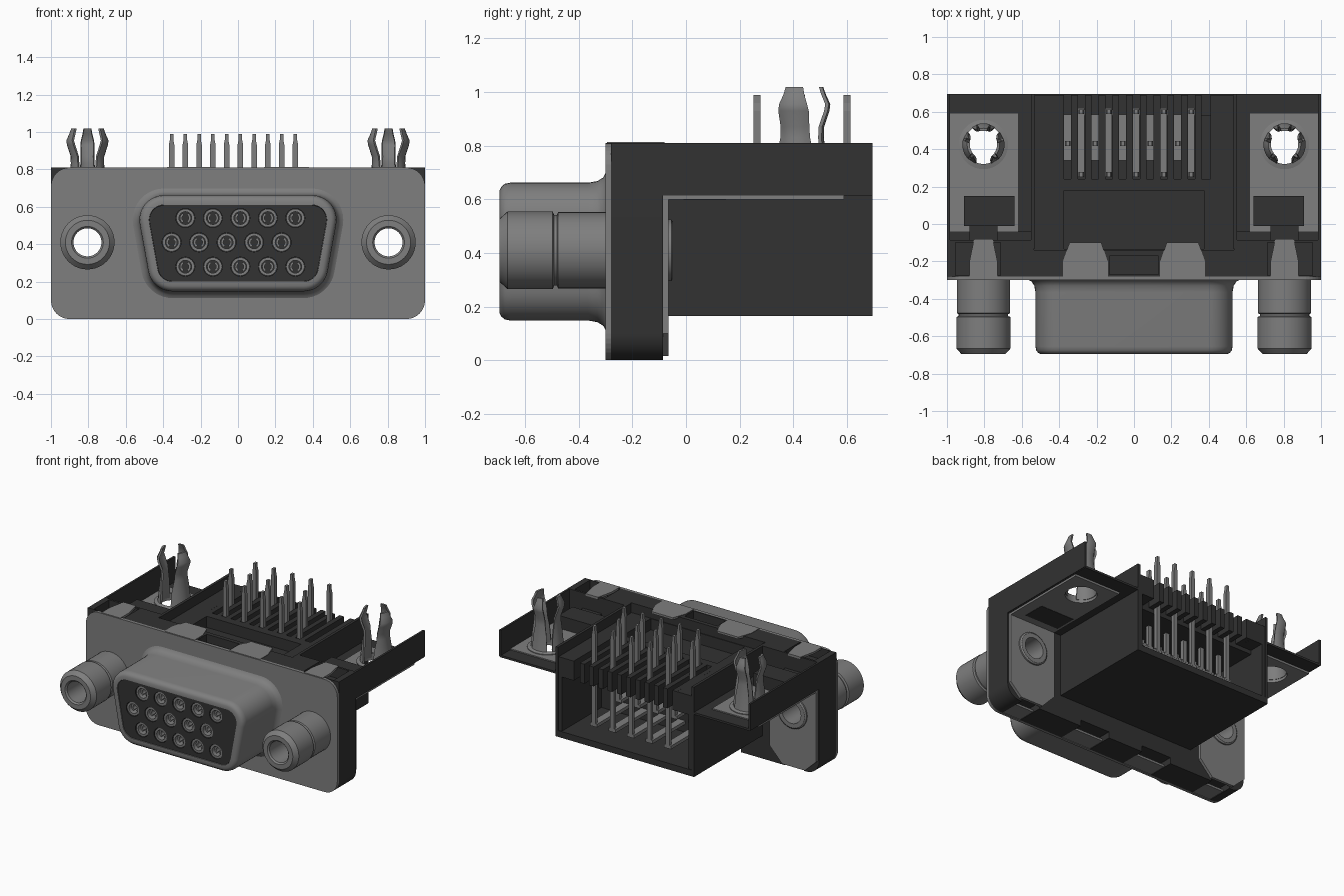
import bpy, bmesh, math

if "Cube" in bpy.data.objects:
    bpy.data.objects.remove(bpy.data.objects["Cube"], do_unlink=True)


def material(name, value):
    m = bpy.data.materials.new(name)
    m.use_nodes = True
    m.diffuse_color = (value, value, value, 1)
    m.node_tree.nodes["Principled BSDF"].inputs["Base Color"].default_value = m.diffuse_color
    return m


METAL = material("grey metal", 0.21)
PLASTIC = material("dark plastic", 0.032)


def loft(name, rings, mat, loop=False, smooth=True):
    """Skin a row of equal rings, capped at the ends or closed into a loop."""
    bm = bmesh.new()
    rows = [[bm.verts.new(p) for p in ring] for ring in rings]
    n = len(rows[0])
    pairs = list(zip(rows, rows[1:])) + ([(rows[-1], rows[0])] if loop else [])
    for a, b in pairs:
        for i in range(n):
            j = (i + 1) % n
            bm.faces.new((a[i], a[j], b[j], b[i]))
    if not loop:
        bm.faces.new(rows[0])
        bm.faces.new(rows[-1])
    bmesh.ops.recalc_face_normals(bm, faces=bm.faces)
    mesh = bpy.data.meshes.new(name)
    bm.to_mesh(mesh)
    bm.free()
    mesh.materials.append(mat)
    ob = bpy.data.objects.new(name, mesh)
    bpy.context.collection.objects.link(ob)
    if smooth:
        activate(ob)
        bpy.ops.object.shade_smooth_by_angle(angle=math.radians(35))
    return ob


def activate(ob):
    bpy.ops.object.select_all(action='DESELECT')
    bpy.context.view_layer.objects.active = ob
    ob.select_set(True)


def place(axis, u, v, t):
    return (u, t, v) if axis == 'y' else (u, v, t)


def prism(name, pts, axis, a, b, mat, smooth=False):
    return loft(name, [[place(axis, u, v, t) for u, v in pts] for t in (a, b)], mat, smooth=smooth)


def box(name, x, y, z, mat):
    pts = [(x[0], y[0]), (x[1], y[0]), (x[1], y[1]), (x[0], y[1])]
    return prism(name, pts, 'z', z[0], z[1], mat)


def arc(u, v, r, start, end, n):
    angles = [math.radians(start + (end - start) * i / n) for i in range(n + 1)]
    return [(u + r * math.cos(t), v + r * math.sin(t)) for t in angles]


def circle(u, v, r, n=40):
    return arc(u, v, r, 0, 360, n)[:-1]


def tube(name, profile, axis, u, v, mat, n=40):
    """Turned part from a closed (radius, distance) profile."""
    rings = [[place(axis, p, q, t) for p, q in circle(u, v, r, n)] for r, t in profile]
    return loft(name, rings, mat, loop=True)


def cut(ob, cutter):
    mod = ob.modifiers.new("cut", 'BOOLEAN')
    mod.operation, mod.solver, mod.object = 'DIFFERENCE', 'EXACT', cutter
    activate(ob)
    bpy.ops.object.modifier_apply(modifier=mod.name)
    bpy.data.objects.remove(cutter, do_unlink=True)


def rounded_plate(round_top):
    pts = arc(-0.9, 0.1, 0.1, 180, 270, 8) + arc(0.9, 0.1, 0.1, 270, 360, 8)
    if round_top:
        return pts + arc(0.9, 0.71, 0.1, 0, 90, 8) + arc(-0.9, 0.71, 0.1, 90, 180, 8)
    return pts + [(1, 0.81), (-1, 0.81)]


def d_outline(r):
    return (arc(0.395, 0.53, r, -10, 90, 10) + arc(-0.395, 0.53, r, 90, 190, 10)
            + arc(-0.35, 0.28, r, 190, 270, 10) + arc(0.35, 0.28, r, 270, 350, 10))


# Front flange, its plastic backing and the D-shaped shell
flange = prism("front_flange", rounded_plate(True), 'y', -0.3, -0.28, METAL)
backing = prism("flange_block", rounded_plate(False), 'y', -0.28, -0.085, PLASTIC, True)
sections = [(0.17, -0.299), (0.152, -0.308), (0.138, -0.33), (0.132, -0.365), (0.132, -0.655),
            (0.128, -0.675), (0.118, -0.688), (0.104, -0.695), (0.08, -0.695), (0.075, -0.3)]
loft("d_shell", [[(x, y, z) for x, z in d_outline(r)] for r, y in sections], METAL, True)
insert = prism("socket_insert", d_outline(0.0785), 'y', -0.69, -0.29, PLASTIC)

# Central body: open tray with a solid front half and a sunken top
box("body_floor", (-0.55, 0.55), (-0.085, 0.695), (0.165, 0.21), PLASTIC)
core = box("body_core", (-0.535, 0.535), (-0.14, 0.24), (0.19, 0.74), PLASTIC)
cut(core, box("core_recess", (-0.375, 0.375), (-0.135, 0.18), (0.66, 0.9), PLASTIC))
cut(backing, box("core_seat", (-0.535, 0.535), (-0.14, 0), (0.2, 0.9), PLASTIC))
cut(backing, box("backing_recess", (-0.13, 0.13), (-0.27, -0.17), (0.72, 0.9), PLASTIC))
box("pin_comb", (-0.535, 0.535), (0.24, 0.58), (0.57, 0.67), PLASTIC)

# Contacts: three rows of sockets, each with a sleeve, a lead and an upright pin
STEP = 0.0735
for row, (z, y, shift) in enumerate([(0.54, 0.265, 1), (0.41, 0.43, 0), (0.28, 0.6, 1)]):
    for i in range(5):
        x = -0.355 + STEP * (2 * i + shift)
        cut(insert, prism("socket_hole", circle(x, z, 0.051, 24), 'y', -0.8, -0.42, PLASTIC))
        tube("socket_sleeve", [(0.034, -0.684), (0.049, -0.684), (0.049, -0.4), (0.034, -0.4)],
             'y', x, z, METAL, 24)
        for a in (0, 180):
            half = arc(x, z, 0.03, a - 62, a + 62, 8) + arc(x, z, 0.018, a + 62, a - 62, 8)
            prism("socket_contact", half, 'y', -0.66, -0.4, METAL, True)
        box("contact_lead", (x - 0.028, x + 0.028), (0.2, y + 0.012), (z - 0.012, z + 0.012), METAL)
        pin = [(x - 0.015, z), (x + 0.015, z), (x + 0.015, 0.93), (x + 0.009, 0.96),
               (x + 0.009, 0.99), (x - 0.009, 0.99), (x - 0.009, 0.96), (x - 0.015, 0.93)]
        prism("contact_pin", pin, 'y', y - 0.013, y + 0.013, METAL)

# Comb fins with metal strips lying between them
for i in range(11):
    x = -0.355 + STEP * (i - 0.5)
    box("comb_fin", (x - 0.018, x + 0.018), (0.24, 0.69), (0.6, 0.74), PLASTIC)
    if i < 10:
        c = x + STEP / 2
        back, front = (0.62, 0.25) if i % 2 else (0.585, 0.34)
        box("comb_strip", (c - 0.018, c + 0.018), (front, back), (0.66, 0.685), METAL)

# Parts repeated on each side
for s in (-1, 1):
    cx = s * 0.805

    def side_box(name, x0, x1, y, z, mat):
        return box(name, sorted((s * x0, s * x1)), y, z, mat)

    side_box("body_wall", 0.53, 0.55, (-0.13, 0.695), (0.165, 0.81), PLASTIC)
    side_box("tray_lining", 0.505, 0.535, (0.2, 0.69), (0.2, 0.62), PLASTIC)
    side_box("comb_shoulder", 0.41, 0.535, (0.24, 0.69), (0.6, 0.74), PLASTIC)
    side_box("wing_wall", 0.985, 1, (-0.2, 0.695), (0.62, 0.81), PLASTIC)
    floor = side_box("wing_floor", 0.54, 0.995, (-0.09, 0.695), (0.615, 0.63), PLASTIC)
    side_box("wing_lip", 0.55, 0.99, (-0.09, -0.04), (0.616, 0.645), PLASTIC)
    side_box("wing_block", 0.64, 0.91, (-0.01, 0.15), (0.598, 0.73), PLASTIC)
    side_box("wing_neck", 0.73, 0.88, (-0.09, 0), (0.62, 0.7), PLASTIC)

    # Angle bracket
    shelf = side_box("bracket_shelf", 0.62, 0.99, (-0.07, 0.59), (0.6, 0.638), METAL)
    outline = [(s * x, z) for x, z in ((0.62, 0.62), (0.62, 0.12), (0.72, 0.015),
                                       (0.9, 0.015), (0.99, 0.1), (0.99, 0.62))]
    upright = prism("bracket_upright", outline, 'y', -0.085, -0.065, METAL)

    # Threaded post with a bore through the whole flange
    for part in (flange, backing, upright):
        cut(part, prism("post_bore", circle(cx, 0.41, 0.078), 'y', -0.5, 0.1, METAL))
    post = [(0.075, -0.685), (0.085, -0.695), (0.118, -0.695), (0.145, -0.665), (0.145, -0.497),
            (0.132, -0.492), (0.132, -0.482), (0.142, -0.477), (0.142, -0.3),
            (0.09, -0.3), (0.09, -0.06), (0.075, -0.06)]
    tube("screw_post", post, 'y', cx, 0.41, METAL)
    collar = [(0.075, -0.07), (0.115, -0.07), (0.115, -0.055), (0.105, -0.048), (0.075, -0.048)]
    tube("post_collar", collar, 'y', cx, 0.41, METAL)

    # Board lock: rim and three sprung, curved prongs that narrow upwards
    for part in (floor, shelf):
        cut(part, prism("lock_bore", circle(cx, 0.425, 0.106), 'z', 0.5, 0.7, METAL))
    tube("lock_rim", [(0.104, 0.6), (0.132, 0.6), (0.132, 0.643), (0.104, 0.65)],
         'z', cx, 0.425, METAL)
    stations = [(0.108, 0.62, 1.4), (0.1, 0.66, 1.38), (0.092, 0.75, 1.3), (0.082, 0.83, 1.05),
                (0.083, 0.87, 1), (0.103, 0.93, 0.85), (0.106, 0.955, 0.75),
                (0.09, 0.99, 0.65), (0.08, 1.018, 0.6)]
    for angle, half in ((90, 24), (195, 38), (345, 38)):
        rings = []
        for r, z, w in stations:
            lo, hi = angle - half * w, angle + half * w
            section = arc(cx, 0.425, r + 0.007, lo, hi, 6) + arc(cx, 0.425, r - 0.007, hi, lo, 6)
            rings.append([(x, y, z) for x, y in section])
        loft("lock_prong", rings, METAL)

    # Flange tabs folded over the top and under the bottom
    cut(backing, side_box("tab_pocket", 0.715, 0.955, (-0.275, -0.1), (0.73, 0.9), PLASTIC))
    for mid, wide, narrow, end in ((0.26, 0.12, 0.085, -0.1), (0.805, 0.075, 0.05, -0.08)):
        m = s * mid
        tab = [(m - wide, -0.295), (m + wide, -0.295), (m + wide, -0.2),
               (m + narrow, end), (m - narrow, end), (m - wide, -0.2)]
        prism("top_tab", tab, 'z', 0.798, 0.813, METAL)
        x = (m - wide, m + wide)
        cut(backing, box("tab_notch", x, (-0.31, -0.05), (-0.1, 0.045), PLASTIC))
        box("bottom_tab", x, (-0.295, -0.15), (0.004, 0.02), METAL)
